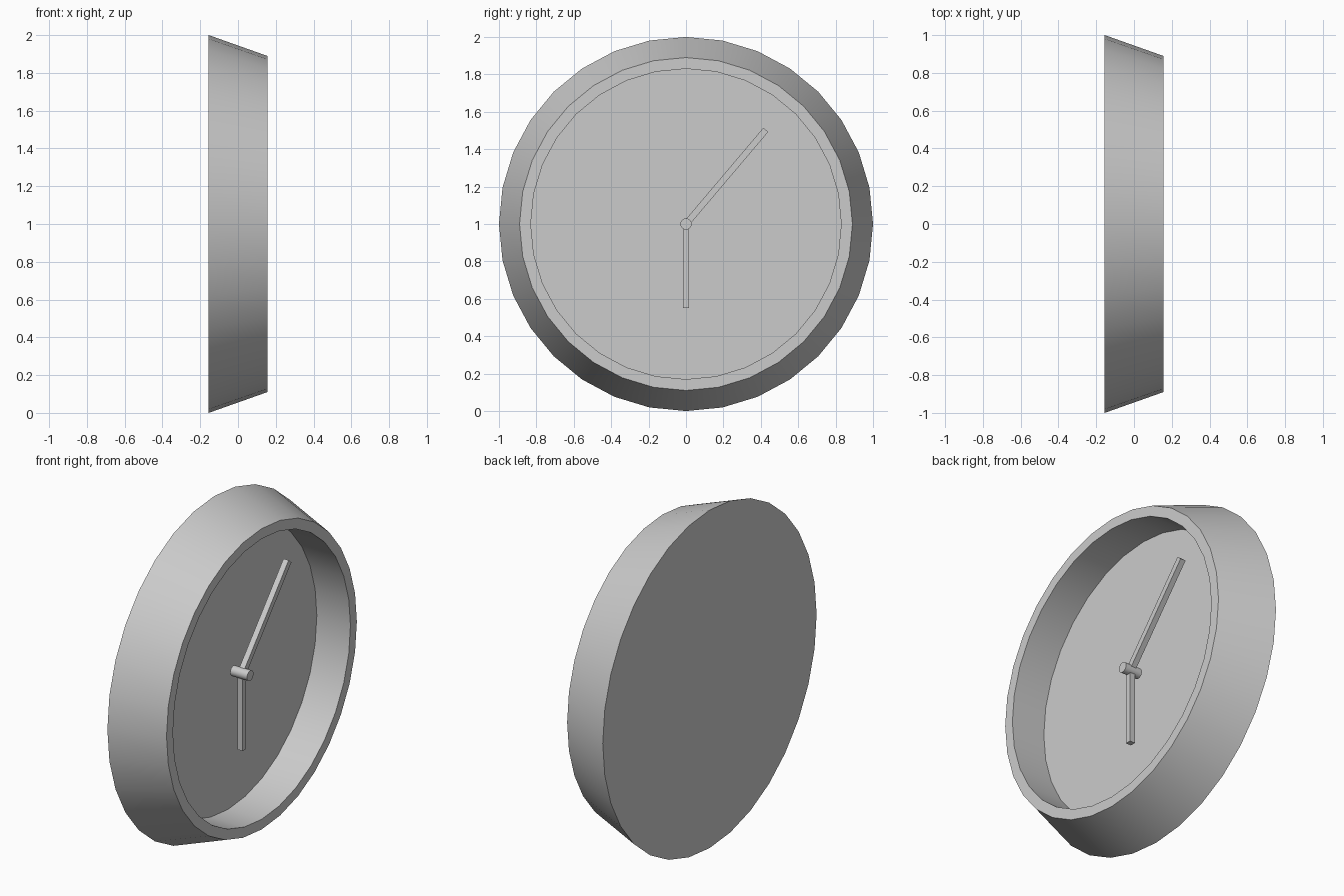
import bpy, bmesh, math
from mathutils import Matrix, Vector

if "Cube" in bpy.data.objects:
    bpy.data.objects.remove(bpy.data.objects["Cube"])

CENTRE = Vector((0, 0, 1))


def finish(bm, name, smooth=False):
    bmesh.ops.recalc_face_normals(bm, faces=bm.faces)
    mesh = bpy.data.meshes.new(name)
    bm.to_mesh(mesh)
    bm.free()
    ob = bpy.data.objects.new(name, mesh)
    ob.location = CENTRE
    bpy.context.collection.objects.link(ob)
    if smooth:
        bpy.ops.object.select_all(action='DESELECT')
        ob.select_set(True)
        bpy.context.view_layer.objects.active = ob
        bpy.ops.object.shade_smooth_by_angle(angle=math.radians(30))
    return ob


def lathe(name, profile, sides=32):
    """Turn (x, radius) rings around the x axis, capping both ends."""
    bm = bmesh.new()
    rings = []
    for x, r in profile:
        angles = [2 * math.pi * i / sides for i in range(sides)]
        rings.append([bm.verts.new((x, r * math.cos(a), r * math.sin(a))) for a in angles])
    for a, b in zip(rings, rings[1:]):
        for i in range(sides):
            j = (i + 1) % sides
            bm.faces.new((a[i], a[j], b[j], b[i]))
    bm.faces.new(rings[0])
    bm.faces.new(rings[-1])
    return finish(bm, name, smooth=True)


def hand(name, length, angle, x=0.025, width=0.034):
    """Square bar from the centre, angle measured clockwise from 12."""
    bm = bmesh.new()
    bmesh.ops.create_cube(bm, size=1)
    bm.transform(Matrix.Rotation(-angle, 4, 'X')
                 @ Matrix.Translation((x, 0, length / 2))
                 @ Matrix.Diagonal((width, width, length, 1)))
    return finish(bm, name)


# Tapered case with recessed dial
lathe("clock_case", [(-0.155, 1.0), (0.155, 0.89), (0.155, 0.83), (-0.065, 0.83)])

# Central pin
lathe("hand_pin", [(-0.03, 0.03), (0.08, 0.03)])

# Hands
hand("minute_hand", 0.66, math.atan2(0.428, 0.505))
hand("hour_hand", 0.45, math.pi)
